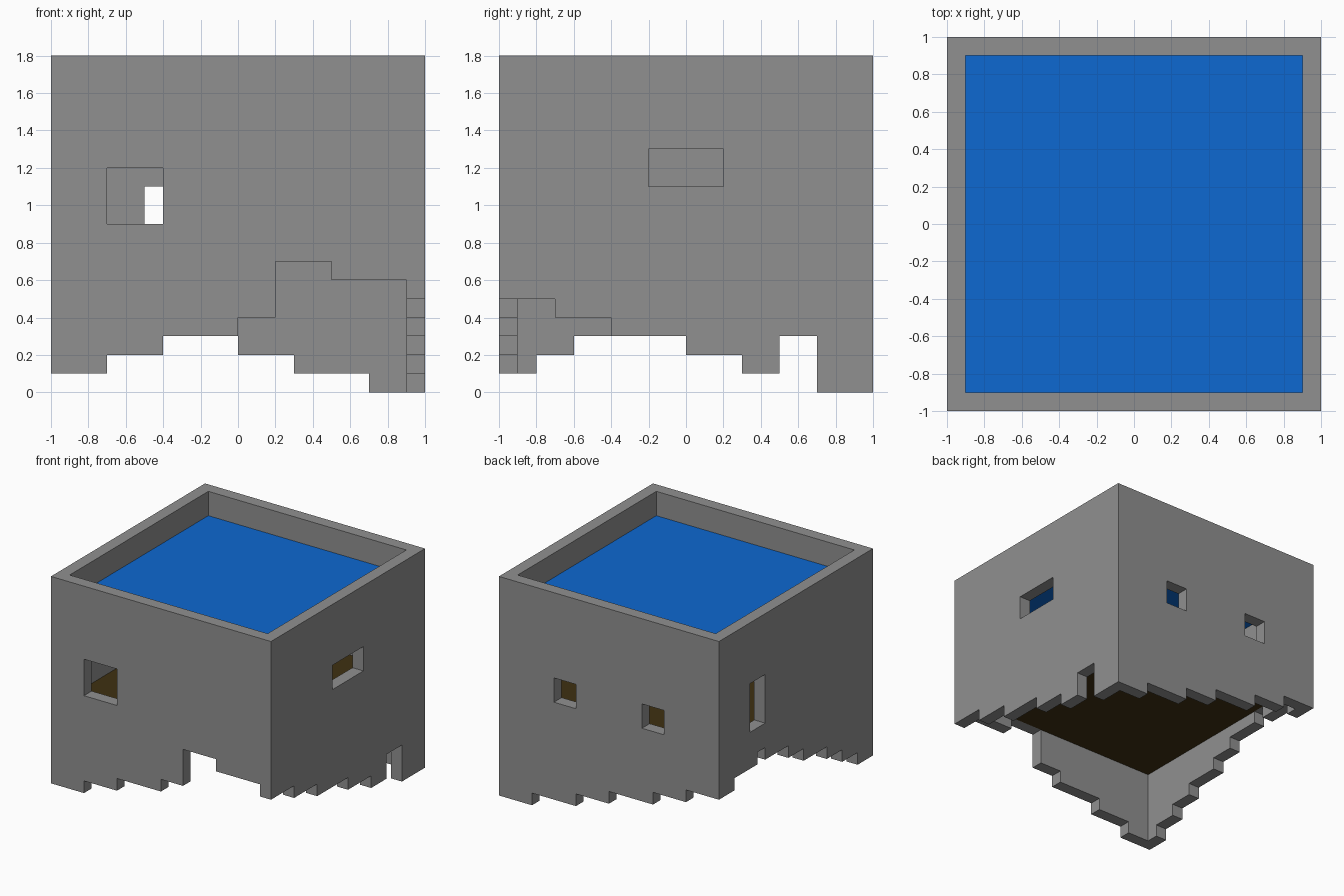
import bpy, bmesh

if "Cube" in bpy.data.objects:
    bpy.data.objects.remove(bpy.data.objects["Cube"])


def material(name, rgb):
    m = bpy.data.materials.new(name)
    m.diffuse_color = (*rgb, 1.0)
    m.use_nodes = True
    m.node_tree.nodes["Principled BSDF"].inputs["Base Color"].default_value = m.diffuse_color
    return m


GREY = material("stone_grey", (0.28, 0.28, 0.28))
BLUE = material("roof_blue", (0.004, 0.14, 0.64))
BROWN = material("floor_brown", (0.05, 0.03, 0.006))


def prism(name, ring, offset, mat=None):
    """Extrude a closed ring of 3D points by an offset vector."""
    bm = bmesh.new()
    face = bm.faces.new([bm.verts.new(p) for p in ring])
    ext = bmesh.ops.extrude_face_region(bm, geom=[face], use_keep_orig=True)
    moved = [g for g in ext["geom"] if isinstance(g, bmesh.types.BMVert)]
    bmesh.ops.translate(bm, verts=moved, vec=offset)
    bmesh.ops.recalc_face_normals(bm, faces=bm.faces[:])
    me = bpy.data.meshes.new(name)
    bm.to_mesh(me)
    bm.free()
    if mat:
        me.materials.append(mat)
    ob = bpy.data.objects.new(name, me)
    bpy.context.collection.objects.link(ob)
    return ob


def square_slab(name, half, z0, z1, mat=None):
    ring = [(-half, -half, z0), (half, -half, z0), (half, half, z0), (-half, half, z0)]
    return prism(name, ring, (0, 0, z1 - z0), mat)


def wall_cutter(name, axis, side, outline):
    """Extrude a (u, z) outline through the wall on the given side of an axis."""
    depth0, depth = side * 0.95 - 0.1, 0.2
    if axis == "y":
        return prism(name, [(u, depth0, z) for u, z in outline], (0, depth, 0))
    return prism(name, [(depth0, u, z) for u, z in outline], (depth, 0, 0))


def stair_outline(steps):
    """Stepped outline of the empty space below a wall; steps are (start, height)."""
    pts = [(-1.05, -0.1)]
    ends = [s[0] for s in steps[1:]] + [1.05]
    for i, ((start, h), end) in enumerate(zip(steps, ends)):
        h = h if h > 0 else -0.05
        pts += [(start if i else -1.05, h), (end, h)]
    return pts + [(1.05, -0.1)]


def window_outline(u0, u1, z0, z1):
    return [(u0, z0), (u1, z0), (u1, z1), (u0, z1)]


# Each wall: axis, side, stepped lower edge (with doorways), windows
WALLS = {
    "front": ("y", -1,
              [(-1, .1), (-.7, .2), (-.4, .3), (0, .4), (.2, .7), (.5, .6), (.9, .5)],
              [(-.7, -.4, .9, 1.2)]),
    "back": ("y", 1,
             [(-1, .5), (-.7, .4), (-.4, .3), (0, .2), (.3, .1), (.7, 0)],
             [(-.5, -.3, .9, 1.1), (.3, .5, .9, 1.1)]),
    "right": ("x", 1,
              [(-1, .5), (-.7, .4), (-.4, .3), (0, .2), (.3, .1), (.5, .3), (.7, 0)],
              [(-.2, .2, 1.1, 1.3)]),
    "left": ("x", -1,
             [(-1, .1), (-.8, .2), (-.6, .3), (-.4, .4), (-.1, .5), (.1, .6),
              (.4, .7), (.5, .6), (.8, .5)],
             [(.4, .6, .9, 1.3)]),
}

# Outer walls: a solid block, hollowed, then cut by steps and windows
walls = square_slab("walls", 1.0, 0.0, 1.8, GREY)
cutters = [square_slab("hollow_cutter", 0.9, -0.2, 2.0)]
for name, (axis, side, steps, windows) in WALLS.items():
    cutters.append(wall_cutter(name + "_step_cutter", axis, side, stair_outline(steps)))
    for w in windows:
        cutters.append(wall_cutter(name + "_window_cutter", axis, side, window_outline(*w)))

bpy.context.view_layer.objects.active = walls
for c in cutters:
    c.hide_render = True
    mod = walls.modifiers.new(c.name, "BOOLEAN")
    mod.operation, mod.solver, mod.object = "DIFFERENCE", "EXACT", c
    bpy.ops.object.modifier_apply(modifier=mod.name)
for c in cutters:
    bpy.data.objects.remove(c)

# Floor and sunken flat roof
square_slab("floor", 0.9, 0.7, 0.8, BROWN)
square_slab("roof", 0.9, 1.5, 1.6, BLUE)
